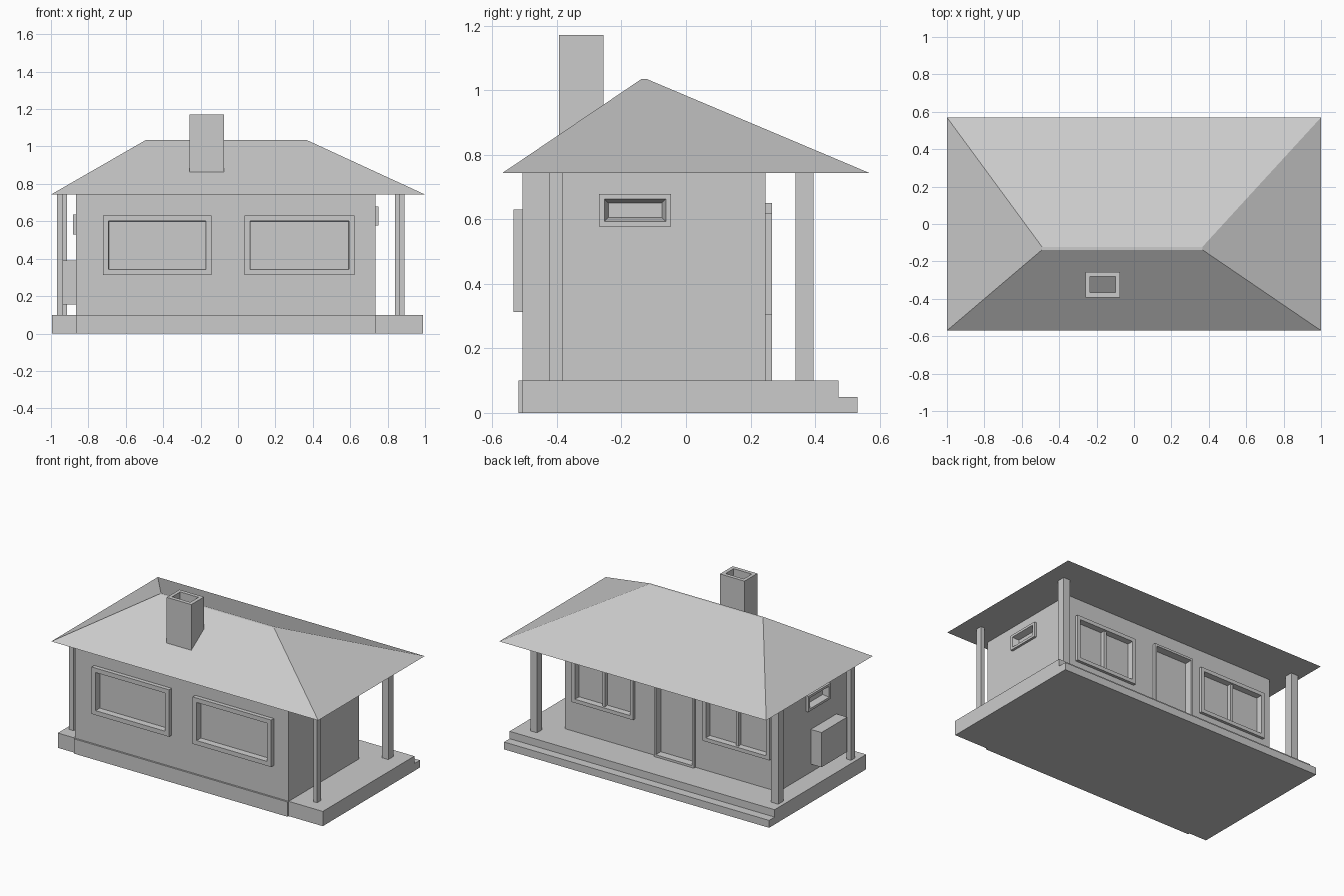
import bpy, bmesh

cube = bpy.data.objects.get("Cube")
if cube:
    bpy.data.objects.remove(cube, do_unlink=True)

GREY = (0.6, 0.6, 0.6, 1.0)
mat = bpy.data.materials.new("plain_grey")
mat.use_nodes = True
mat.diffuse_color = GREY
mat.node_tree.nodes["Principled BSDF"].inputs["Base Color"].default_value = GREY


def add_object(name, bm):
    bmesh.ops.recalc_face_normals(bm, faces=bm.faces)
    mesh = bpy.data.meshes.new(name)
    bm.to_mesh(mesh)
    bm.free()
    mesh.materials.append(mat)
    obj = bpy.data.objects.new(name, mesh)
    bpy.context.collection.objects.link(obj)
    return obj


def loft(bm, loops, closed=False):
    """Bridge four-point loops in order; cap the ends or join them in a ring."""
    rings = [[bm.verts.new(p) for p in loop] for loop in loops]
    pairs = list(zip(rings, rings[1:]))
    if closed:
        pairs.append((rings[-1], rings[0]))
    for a, b in pairs:
        for i in range(4):
            j = (i + 1) % 4
            bm.faces.new((a[i], a[j], b[j], b[i]))
    if not closed:
        bm.faces.new(rings[0])
        bm.faces.new(rings[-1])


def rect(x0, x1, y0, y1, z):
    return [(x0, y0, z), (x1, y0, z), (x1, y1, z), (x0, y1, z)]


def box(name, x0, x1, y0, y1, z0, z1):
    bm = bmesh.new()
    loft(bm, [rect(x0, x1, y0, y1, z0), rect(x0, x1, y0, y1, z1)])
    return add_object(name, bm)


# House body extents
LEFT, RIGHT, FRONT, BACK = -0.865, 0.735, -0.507, 0.247
FLOOR, EAVE = 0.10, 0.743

# Base: porch slab, rear step and footing under the front wall
box("porch_slab", -0.995, 0.99, FRONT, 0.473, 0, FLOOR)
box("rear_step", -0.995, 0.99, 0.473, 0.532, 0, 0.05)
box("front_footing", LEFT, RIGHT, -0.519, FRONT, 0, FLOOR)
walls = box("walls", LEFT, RIGHT, FRONT, BACK, FLOOR, EAVE)

# Hipped roof with a flat soffit
bm = bmesh.new()
loft(bm, [rect(-1, 1, -0.57, 0.57, EAVE),
          rect(-0.492, 0.366, -0.138, -0.122, 1.035)])
add_object("roof", bm)

# Open chimney tube
bm = bmesh.new()
outer, inner = (-0.259, -0.075, -0.393, -0.256), (-0.236, -0.1, -0.367, -0.281)
loft(bm, [rect(*outer, 0.8), rect(*outer, 1.172),
          rect(*inner, 1.172), rect(*inner, 0.8)], closed=True)
add_object("chimney", bm)

# Porch posts
posts = {
    "front_left_post": (0.863, 0.89, -0.424, -0.383),
    "back_left_post": (0.84, 0.888, 0.34, 0.395),
    "front_right_post": (-0.968, -0.935, -0.424, -0.383),
    "back_right_post": (-0.968, -0.914, 0.34, 0.395),
}
for name, (x0, x1, y0, y1) in posts.items():
    box(name, x0, x1, y0, y1, FLOOR, EAVE)

# Wall mappings: along-wall position, outward offset, height -> point
SIDES = {
    "front": lambda u, o, z: (u, FRONT - o, z),
    "back": lambda u, o, z: (u, BACK + o, z),
    "left": lambda u, o, z: (RIGHT + o, u, z),
    "right": lambda u, o, z: (LEFT - o, u, z),
}
cutters = bmesh.new()


def opening(name, side, u0, u1, z0, z1, border, out, depth, taper=0.003, mullion=False):
    """Framed recess with a flat pane, plus its cutter for the wall."""
    place = SIDES[side]

    def loop(inset, o):
        a, b, c, d = u0 + inset, u1 - inset, z0 + inset, z1 - inset
        return [place(u, o, z) for u, z in ((a, c), (b, c), (b, d), (a, d))]

    bm = bmesh.new()
    loft(bm, [loop(0, -depth - 0.01), loop(0, out),
              loop(border, out), loop(border + taper, -depth)])
    if mullion:
        mid = (u0 + u1) / 2
        bars = [[place(u, o, z) for u, z in ((mid - 0.01, z0 + border), (mid + 0.01, z0 + border),
                                             (mid + 0.01, z1 - border), (mid - 0.01, z1 - border))]
                for o in (-depth, out * 0.3)]
        loft(bm, bars)
    add_object(name, bm)
    loft(cutters, [loop(border * 0.5, -depth - 0.005), loop(border * 0.5, 0.05)])


# Windows and door
opening("front_window_a", "front", -0.722, -0.142, 0.313, 0.631, 0.03, 0.028, 0.012)
opening("front_window_b", "front", 0.035, 0.623, 0.313, 0.631, 0.03, 0.028, 0.012)
opening("back_window_a", "back", 0.21, 0.67, 0.305, 0.62, 0.025, 0.019, 0.02, mullion=True)
opening("back_window_b", "back", -0.81, -0.31, 0.305, 0.62, 0.025, 0.019, 0.02, mullion=True)
opening("door", "back", -0.245, 0.055, FLOOR + 0.001, 0.65, 0.015, 0.019, 0.03)
opening("left_vent_window", "left", -0.269, -0.046, 0.577, 0.679, 0.016, 0.016, 0.025, 0.012)
opening("right_vent_window", "right", -0.29, -0.05, 0.53, 0.636, 0.016, 0.016, 0.025, 0.012)

# Cut the recesses out of the walls
cutter = add_object("wall_cutter", cutters)
cutter.hide_render = True
mod = walls.modifiers.new("recesses", "BOOLEAN")
mod.operation = "DIFFERENCE"
mod.solver = "EXACT"
mod.object = cutter
bpy.context.view_layer.objects.active = walls
bpy.ops.object.modifier_apply(modifier=mod.name)
bpy.data.objects.remove(cutter, do_unlink=True)

# Utility box on the right wall
box("utility_box", -0.945, LEFT, -0.375, -0.1, 0.155, 0.39)
